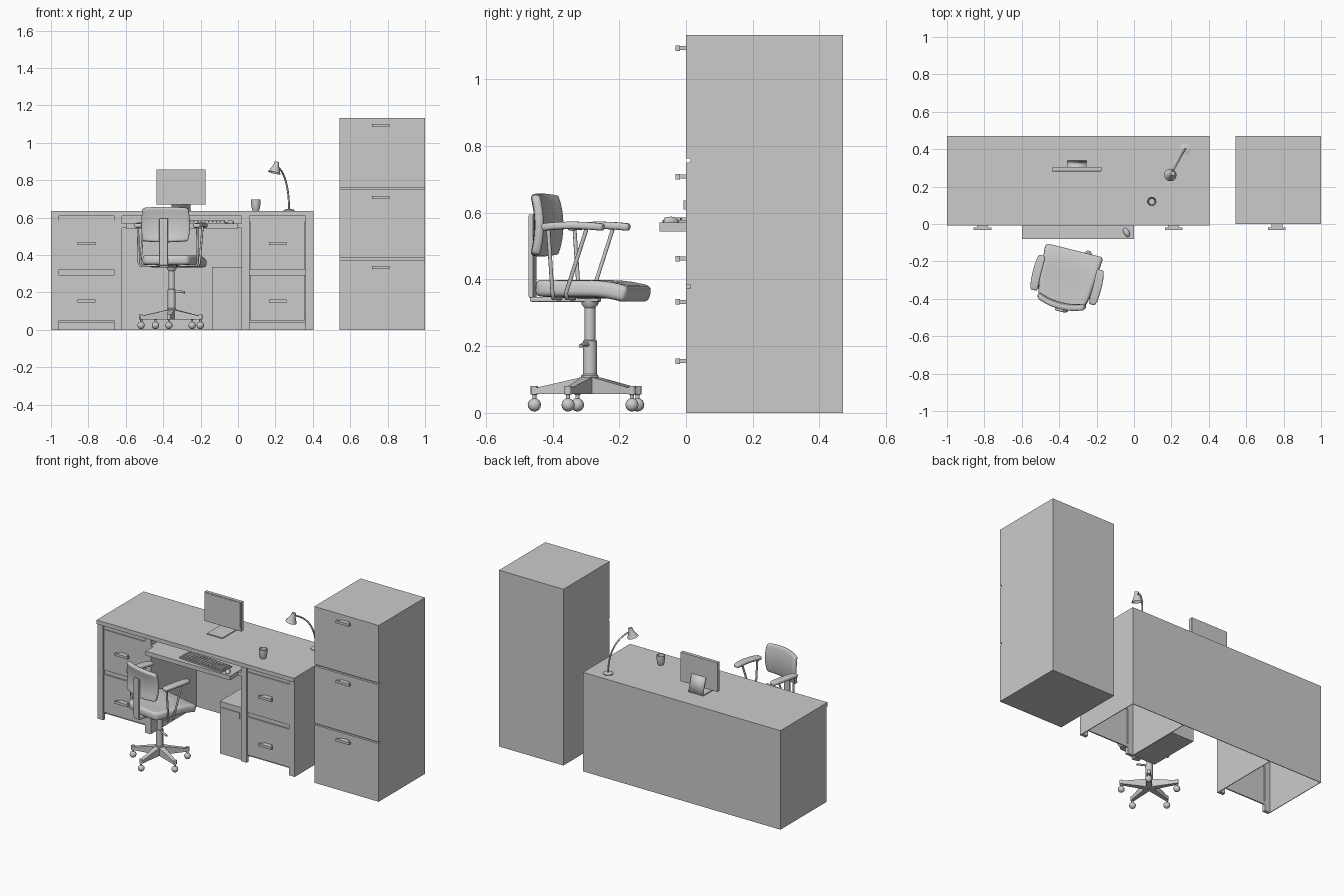
import bpy, bmesh, math
from mathutils import Vector, Matrix

if "Cube" in bpy.data.objects:
    bpy.data.objects.remove(bpy.data.objects["Cube"])

I = Matrix.Identity(4)


def finish(name, bm, smooth=False, bevel=0, thick=0):
    bmesh.ops.recalc_face_normals(bm, faces=bm.faces)
    me = bpy.data.meshes.new(name)
    bm.to_mesh(me)
    bm.free()
    ob = bpy.data.objects.new(name, me)
    bpy.context.collection.objects.link(ob)
    if thick:
        m = ob.modifiers.new("thickness", 'SOLIDIFY')
        m.thickness, m.offset = thick, 0
    if bevel:
        m = ob.modifiers.new("bevel", 'BEVEL')
        m.width, m.segments, m.limit_method = bevel, 3, 'ANGLE'
        m.angle_limit = math.radians(50)
    if smooth:
        bpy.ops.object.select_all(action='DESELECT')
        ob.select_set(True)
        bpy.context.view_layer.objects.active = ob
        bpy.ops.object.shade_smooth_by_angle(angle=math.radians(40))
    return ob


def boxes(name, spans, M=I, **kw):
    """One object from boxes given as (x0, x1, y0, y1, z0, z1)."""
    bm = bmesh.new()
    for x0, x1, y0, y1, z0, z1 in spans:
        T = Matrix.Translation(((x0 + x1) / 2, (y0 + y1) / 2, (z0 + z1) / 2))
        S = Matrix.Diagonal((x1 - x0, y1 - y0, z1 - z0, 1))
        bmesh.ops.create_cube(bm, size=1, matrix=M @ T @ S)
    return finish(name, bm, **kw)


def lathe(name, profile, M=I, n=20):
    """Turn an (r, z) profile about z."""
    bm = bmesh.new()
    vs = [bm.verts.new((r, 0, z)) for r, z in profile]
    es = [bm.edges.new(p) for p in zip(vs, vs[1:])]
    bmesh.ops.spin(bm, geom=vs + es, axis=(0, 0, 1), cent=(0, 0, 0), steps=n, angle=math.tau)
    bmesh.ops.remove_doubles(bm, verts=bm.verts, dist=1e-5)
    bm.transform(M)
    return finish(name, bm, smooth=True)


def sheet(name, f, nu, nv, thick, bevel):
    """Padded sheet from a surface f(u, v), u and v in -1..1."""
    bm = bmesh.new()
    g = [[bm.verts.new(f(2 * i / nu - 1, 2 * j / nv - 1)) for j in range(nv + 1)] for i in range(nu + 1)]
    for i in range(nu):
        for j in range(nv):
            bm.faces.new((g[i][j], g[i + 1][j], g[i + 1][j + 1], g[i][j + 1]))
    return finish(name, bm, smooth=True, thick=thick, bevel=bevel)


def rod(name, pts, r, kind='POLY'):
    cu = bpy.data.curves.new(name, 'CURVE')
    cu.dimensions, cu.bevel_depth, cu.bevel_resolution, cu.use_fill_caps = '3D', r, 2, True
    sp = cu.splines.new(kind)
    sp.points.add(len(pts) - 1)
    for p, c in zip(sp.points, pts):
        p.co = (*c, 1)
    if kind == 'NURBS':
        sp.use_endpoint_u, sp.order_u = True, 4
    ob = bpy.data.objects.new(name, cu)
    bpy.context.collection.objects.link(ob)
    return ob


def handle(name, x, z):
    boxes(name, [(x - .047, x + .047, -.032, -.018, z - .008, z + .008),
                 (x - .03, x + .03, -.018, .006, z - .006, z + .006)])


# Desk shell
T = .004
boxes("desk_top", [(-1, .403, -.008, .47, .61, .636)])
boxes("desk_back", [(-1, .403, .47 - T, .47, 0, .61)])
for side, x0, x1 in (("left", -1, -.62), ("right", .02, .403)):
    boxes(side + "_pedestal_sides", [(x0, x0 + T, .02, .466, 0, .61), (x1 - T, x1, .02, .466, 0, .61)])
    boxes(side + "_pedestal_frame", [
        (x0, x0 + .042, 0, .02, 0, .61), (x1 - .042, x1, 0, .02, 0, .61),
        (x0 + .042, x1 - .042, .01, .02, .58, .61), (x0 + .042, x1 - .042, .012, .02, .29, .325),
        (x0 + .042, x1 - .042, .012, .02, .04, .06)])
    for lvl, z0, z1, hz in (("upper", .322, .582, .462), ("lower", .05, .294, .155)):
        boxes(f"{side}_{lvl}_drawer", [(x0 + .044, x1 - .044, .003, .016, z0, z1)])
        handle(f"{side}_{lvl}_drawer_handle", (x0 + x1) / 2, hz)

# Keyboard tray, slides and computer tower
boxes("keyboard_tray", [(-.6, 0, -.08, .26, .543, .57)])
boxes("tray_slides", [(-.62, -.6, 0, .3, .545, .568), (0, .02, 0, .3, .545, .568)])
boxes("computer_tower", [(-.14, .018, .015, .36, 0, .335)])
boxes("tower_drive_slot", [(-.13, .005, .01, .016, .26, .3)])

# Keyboard with keys, and mouse
K = Matrix.Translation((-.222, -.012, .57)) @ Matrix.Rotation(math.radians(-4), 4, 'Z')
boxes("keyboard", [(-.158, .158, -.047, .047, 0, .008)], K)
boxes("keyboard_keys", [(-.152 + i * .0203, -.135 + i * .0203, -.042 + j * .017, -.028 + j * .017, .007, .016)
                        for i in range(15) for j in range(5)], K)
M = Matrix.Translation((-.04, -.045, .57)) @ Matrix.Rotation(math.radians(28), 4, 'Z') @ Matrix.Diagonal((.7, 1.2, 1, 1))
lathe("mouse", [(0, 0), (.021, 0), (.022, .006), (.017, .013), (.009, .017), (0, .018)], M)

# Monitor on a bent plate stand
boxes("monitor", [(-.437, -.174, .282, .305, .67, .858)], bevel=.002)
boxes("monitor_screen", [(-.43, -.181, .2805, .284, .69, .852)])
boxes("monitor_foot", [(-.36, -.25, .2, .338, .636, .642)])
sheet("monitor_stand", lambda u, v: (-.305 + .05 * u, .321 - .016 * v, .69 + .052 * v), 1, 2, .006, 0)

# Cup
lathe("cup", [(0, 0), (.017, 0), (.021, .012), (.025, .035), (.025, .06), (.021, .06), (.021, .035), (.016, .006), (0, .006)],
      Matrix.Translation((.095, .12, .636)))

# Desk lamp
lathe("lamp_base", [(0, 0), (.03, 0), (.03, .005), (.012, .01), (0, .01)], Matrix.Translation((.273, .4, .636)))
rod("lamp_arm", [(.273, .4, .64), (.273, .4, .7), (.262, .385, .79), (.235, .33, .855), (.208, .285, .875)], .005, 'NURBS')
axis = Vector((.25, .15, 1)).to_track_quat('Z', 'Y').to_matrix().to_4x4()
lathe("lamp_shade", [(0, .06), (.012, .06), (.015, .04), (.034, 0), (.031, 0), (.012, .038), (0, .04)],
      Matrix.Translation((.194, .262, .84)) @ axis)

# Filing cabinet: recessed core, raised drawer fronts
boxes("cabinet_body", [(.542, 1, .014, .47, 0, 1.132)])
for i, (z0, z1, hz) in enumerate(((0, .373, .333), (.383, .75, .708), (.762, 1.132, 1.093))):
    boxes(f"cabinet_drawer_{i + 1}", [(.542, 1, 0, .014, z0, z1)])
    handle(f"cabinet_handle_{i + 1}", .764, hz)

# Office chair, built about its column and then turned into place
chair = []


def seat_surface(u, v):
    front = max(0, v - .2) / .8
    return (u * (.147 + .012 * v - .012 * max(0, -v) ** 4), v * .15 - .012 * u * u * max(0, -v) * -1,
            .374 - .02 * front ** 2 - .006 * (1 - u * u) * (1 - v * v))


def back_surface(u, v):
    return (u * (.132 - .008 * v * v), -.148 + .026 * u * u - .014 * v * v, .563 + v * (.094 - .006 * u * u))


chair.append(sheet("chair_seat", seat_surface, 10, 10, .05, .016))
chair.append(sheet("chair_backrest", back_surface, 10, 8, .026, .009))
chair.append(boxes("chair_back_bar", [(-.024, .024, -.184, -.17, .345, .595), (-.024, .024, -.18, .03, .333, .347)], bevel=.004))
for s, side in ((-1, "left"), (1, "right")):
    chair.append(sheet(side + "_armrest", lambda u, v: (s * (.16 + .006 * (1 - v * v)) + u * (.023 - .005 * v ** 4),
                       -.012 + v * .095, .556 + .006 * (1 - v * v)), 4, 8, .022, .008))
    for n, y0, y1 in (("rear", -.075, -.088), ("front", -.033, .03)):
        chair.append(rod(f"{side}_{n}_arm_rod", [(s * .06, y0, .343), (s * .155, y0, .343), (s * .163, y0, .36), (s * .163, y1, .55)], .006))
chair.append(lathe("chair_column", [(0, .06), (.026, .06), (.026, .112), (.021, .116), (.021, .216), (.0165, .218),
                                    (.0165, .315), (.025, .325), (.027, .35), (0, .35)]))
chair.append(rod("height_lever", [(.01, 0, .205), (.05, -.008, .205), (.075, -.01, .2)], .006))

# Five tapered legs with ball casters; base angle allows for the chair's turn
for k in range(5):
    R = Matrix.Rotation(math.radians(-95 + 14 + 72 * k), 4, 'Z')
    bm = bmesh.new()
    bmesh.ops.create_cube(bm, size=1)
    for v in bm.verts:
        out = v.co.x > 0
        v.co = (.172 if out else .01, v.co.y * (.02 if out else .036),
                .056 if v.co.z < 0 else (.073 if out else .11))
    bm.transform(R)
    chair.append(finish(f"chair_leg_{k + 1}", bm))
    P = R @ Matrix.Translation((.167, 0, 0))
    chair.append(lathe(f"caster_pin_{k + 1}", [(0, .04), (.006, .04), (.006, .054), (.011, .055), (.011, .081), (0, .081)], P, 12))
    ball = [(.02 * math.sin(a * math.pi / 8), .024 - .02 * math.cos(a * math.pi / 8)) for a in range(9)]
    chair.append(lathe(f"caster_{k + 1}", ball, P, 14))

C = Matrix.Translation((-.355, -.288, 0)) @ Matrix.Rotation(math.radians(-14), 4, 'Z')
for ob in chair:
    ob.matrix_world = C
